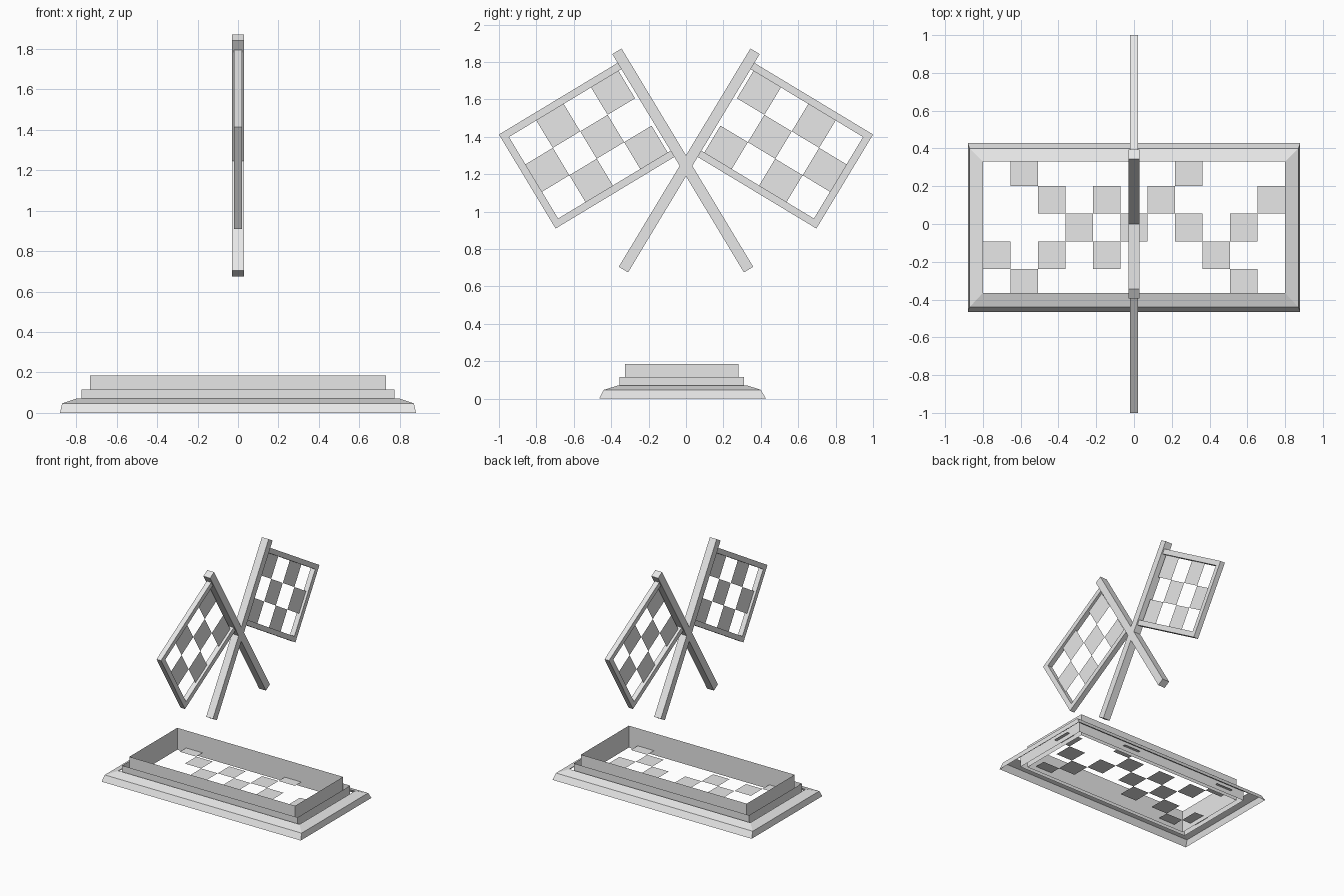
import bpy
import bmesh
import math
from mathutils import Matrix, Vector

cube = bpy.data.objects.get("Cube")
if cube:
    bpy.data.objects.remove(cube, do_unlink=True)

# Single light grey material
grey = bpy.data.materials.new("light_grey")
grey.use_nodes = True
colour = (0.8, 0.8, 0.8, 1)
grey.diffuse_color = colour
grey.node_tree.nodes["Principled BSDF"].inputs["Base Color"].default_value = colour


def finish(name, bm, matrix=Matrix.Identity(4)):
    mesh = bpy.data.meshes.new(name)
    bm.to_mesh(mesh)
    bm.free()
    mesh.materials.append(grey)
    obj = bpy.data.objects.new(name, mesh)
    obj.matrix_world = matrix
    bpy.context.collection.objects.link(obj)
    return obj


def add_box(bm, low, high):
    low, high = Vector(low), Vector(high)
    size = [abs(c) for c in high - low]
    place = Matrix.Translation((low + high) / 2) @ Matrix.Diagonal((*size, 1))
    bmesh.ops.create_cube(bm, size=1, matrix=place)


def add_quad(bm, corners):
    bm.faces.new([bm.verts.new(c) for c in corners])


def sheet_rings(name, loops):
    """Open shell through rectangles given as (half width, front, back, height)."""
    bm = bmesh.new()
    rings = [[bm.verts.new(c) for c in
              ((-x, y0, z), (x, y0, z), (x, y1, z), (-x, y1, z))]
             for x, y0, y1, z in loops]
    for lower, upper in zip(rings, rings[1:]):
        for i in range(4):
            j = (i + 1) % 4
            bm.faces.new((lower[i], lower[j], upper[j], upper[i]))
    return finish(name, bm)


# Crossed flags: local y runs away from the pole, local z along it
TILT = math.radians(31.1)
CELL = 0.171
REACH, BOTTOM, TOP, BAR = 0.77, 0.073, 0.66, 0.039

for side, label in ((1, "back"), (-1, "front")):
    place = Matrix.Translation((0, 0, 1.245)) @ Matrix.Rotation(-TILT * side, 4, 'X')

    bm = bmesh.new()
    add_box(bm, (-0.03, -0.029, -0.648), (0.03, 0.029, 0.715))
    finish(label + "_flag_pole", bm, place)

    # Three-sided frame
    bm = bmesh.new()
    for u0, u1, v0, v1 in ((0.02, REACH, TOP - BAR, TOP),
                           (0.02, REACH, BOTTOM, BOTTOM + BAR),
                           (REACH - BAR, REACH, BOTTOM + BAR, TOP - BAR)):
        add_box(bm, (-0.02, side * u0, v0), (0.02, side * u1, v1))
    finish(label + "_flag_frame", bm, place)

    # Alternate squares of cloth
    bm = bmesh.new()
    for row in range(3):
        for col in range(4):
            if (row + col) % 2 == 0:
                u = REACH - BAR - (4 - col) * CELL
                v = TOP - BAR - (row + 1) * CELL
                add_quad(bm, [(0, side * a, b) for a, b in
                              ((u, v), (u + CELL, v), (u + CELL, v + CELL), (u, v + CELL))])
    bmesh.ops.recalc_face_normals(bm, faces=bm.faces)
    finish(label + "_flag_squares", bm, place)

# Base rim and the two thin upright walls
sheet_rings("base_rim", [(0.88, -0.465, 0.428, 0), (0.87, -0.44, 0.40, 0.047),
                         (0.80, -0.365, 0.33, 0.07)])
sheet_rings("outer_wall", [(0.775, -0.355, 0.31, 0.01), (0.775, -0.355, 0.31, 0.115)])
sheet_rings("inner_wall", [(0.733, -0.325, 0.28, 0.01), (0.733, -0.325, 0.28, 0.185)])

# Scattered floor tiles, one string per row from back to front
pattern = (".#.....#...",
           "..#.#.#...#",
           "...#.#.#.#.",
           "#.#.#...#..",
           ".#.......#.")
edges = (0.33, 0.20, 0.055, -0.093, -0.238, -0.365)
step = 1.6 / 11
bm = bmesh.new()
for r, line in enumerate(pattern):
    for c, mark in enumerate(line):
        if mark == "#":
            x = -0.8 + c * step
            add_quad(bm, [(x, edges[r + 1], 0.045), (x + step, edges[r + 1], 0.045),
                          (x + step, edges[r], 0.045), (x, edges[r], 0.045)])
finish("floor_tiles", bm)
